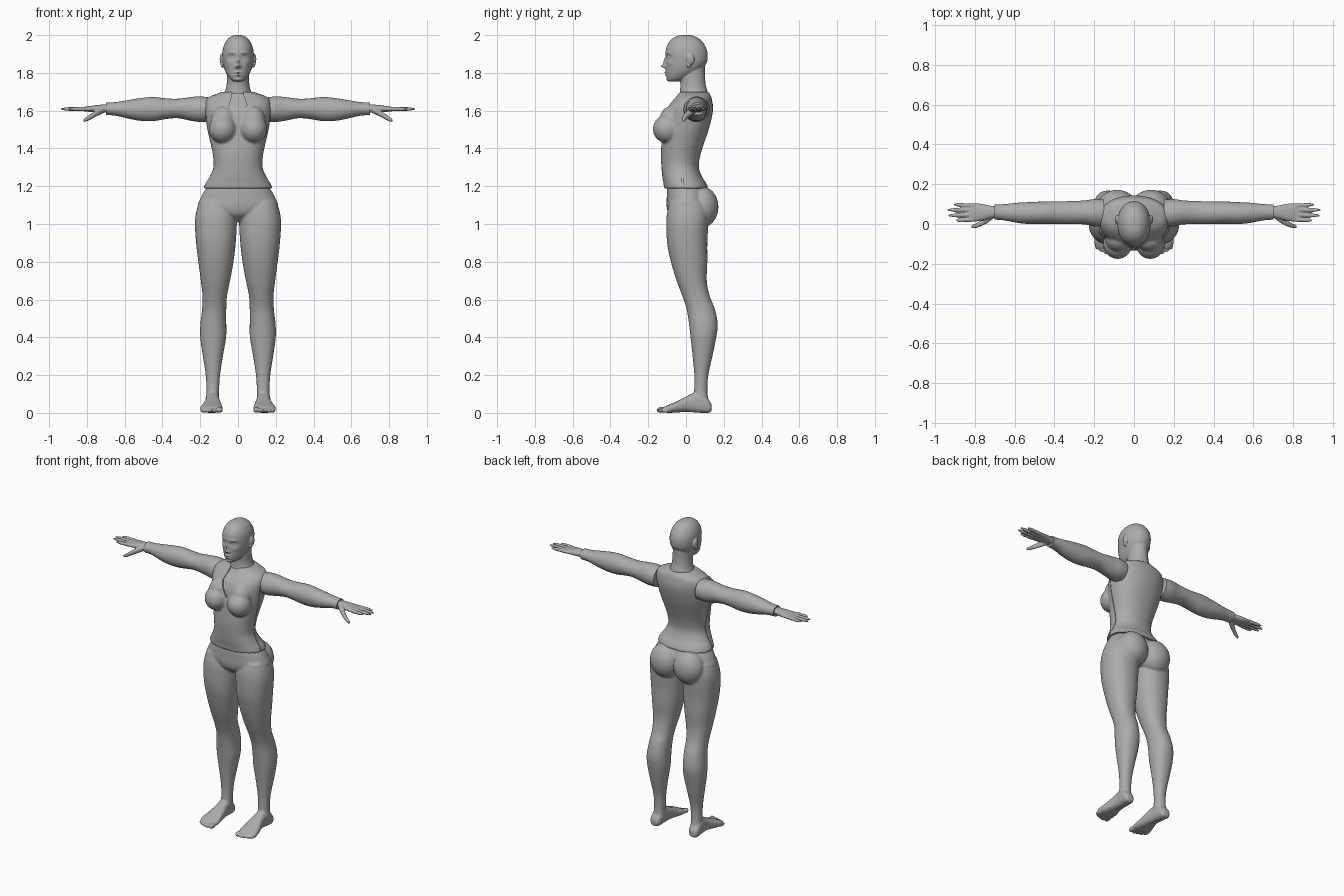
import bpy, bmesh, math
from mathutils import Matrix, Vector

skin = bpy.data.materials.new("clay grey")
skin.diffuse_color = (0.42, 0.41, 0.40, 1)


def catmull(a, b, c, d, t):
    return [0.5 * (2*q + (r-p)*t + (2*p-5*q+4*r-s)*t*t + (3*q-p-3*r+s)*t**3)
            for p, q, r, s in zip(a, b, c, d)]


def loft(bm, axis, secs, n=40, sub=5, p=2.2):
    """Smooth loft; each section is (position, u0, u1, v0, v1) across the axis."""
    rows = []
    for i in range(len(secs) - 1):
        quad = [secs[max(0, min(len(secs)-1, i+k))] for k in (-1, 0, 1, 2)]
        rows += [catmull(*quad, j / sub) for j in range(sub)]
    rows.append(secs[-1])
    rings = []
    for t, u0, u1, v0, v1 in rows:
        ring = []
        for k in range(n):
            a = 2 * math.pi * k / n
            c, s = math.cos(a), math.sin(a)
            u = (u0+u1)/2 + (u1-u0)/2 * math.copysign(abs(c)**(2/p), c)
            v = (v0+v1)/2 + (v1-v0)/2 * math.copysign(abs(s)**(2/p), s)
            ring.append(bm.verts.new({'x': (t, u, v), 'y': (u, t, v), 'z': (u, v, t)}[axis]))
        rings.append(ring)
    for a, b in zip(rings, rings[1:]):
        for k in range(n):
            bm.faces.new((a[k], a[(k+1) % n], b[(k+1) % n], b[k]))
    bm.faces.new(rings[0])
    bm.faces.new(rings[-1])


def ball(bm, loc, r):
    bmesh.ops.create_uvsphere(bm, u_segments=24, v_segments=16, radius=1,
                              matrix=Matrix.Translation(loc) @ Matrix.Diagonal((*r, 1)))


def finish(name, bm, voxel=0, mirror=True, smooth=4, shrink=0, cutters=()):
    bmesh.ops.recalc_face_normals(bm, faces=bm.faces)
    me = bpy.data.meshes.new(name)
    bm.to_mesh(me)
    bm.free()
    ob = bpy.data.objects.new(name, me)
    bpy.context.collection.objects.link(ob)
    if mirror:
        ob.modifiers.new("mirror", 'MIRROR').use_mirror_merge = False
    if voxel:
        m = ob.modifiers.new("fuse", 'REMESH')
        m.mode, m.voxel_size = 'VOXEL', voxel
        m = ob.modifiers.new("soften", 'SMOOTH')
        m.factor, m.iterations = 0.5, smooth
    if shrink:
        m = ob.modifiers.new("shrink", 'DISPLACE')
        m.mid_level, m.strength = 0, -shrink
    for c in cutters:
        m = ob.modifiers.new("cut", 'BOOLEAN')
        m.operation, m.object = 'DIFFERENCE', c
    # bake the modifiers, then shade by angle
    dg = bpy.context.evaluated_depsgraph_get()
    baked = bpy.data.meshes.new_from_object(ob.evaluated_get(dg))
    ob.modifiers.clear()
    ob.data = baked
    baked.materials.clear()
    baked.materials.append(skin)
    baked.polygons.foreach_set("use_smooth", [True] * len(baked.polygons))
    baked.set_sharp_from_angle(angle=math.radians(45))
    return ob


# --- lower body: pelvis, buttocks, legs, feet, toes
bm = bmesh.new()
loft(bm, 'z', [(1.23, -.14, .14, -.09, .09), (1.19, -.168, .168, -.1, .1),
               (1.14, -.197, .197, -.102, .115), (1.09, -.208, .208, -.102, .115),
               (1.05, -.12, .12, -.09, .10), (1.015, -.04, .04, -.05, .07)])
ball(bm, (.085, .085, 1.09), (.1, .087, .108))
loft(bm, 'z', [(1.12, .03, .205, -.085, .1), (1.06, .005, .222, -.1, .12),
               (1.0, .006, .228, -.104, .118), (.9, .012, .222, -.1, .113),
               (.8, .024, .21, -.08, .113), (.7, .042, .197, -.05, .11),
               (.62, .058, .188, -.02, .125), (.55, .062, .19, .003, .153),
               (.47, .062, .199, .016, .168), (.4, .063, .2, .024, .16),
               (.3, .08, .186, .035, .14), (.2, .095, .171, .044, .118),
               (.12, .1, .167, .043, .113), (.06, .1, .17, .035, .12)])
loft(bm, 'y', [(.136, .12, .16, .01, .045), (.12, .106, .172, 0, .07),
               (.08, .1, .173, 0, .11), (.04, .098, .172, .003, .105),
               (0, .092, .177, .005, .086), (-.05, .084, .192, .002, .06),
               (-.09, .08, .2, 0, .044), (-.12, .086, .19, .003, .03)], p=2.6)
for x, y, r in ((.096, -.13, .016), (.121, -.132, .012), (.144, -.127, .012),
                (.165, -.118, .012), (.186, -.104, .012)):
    ball(bm, (x, y, r), (r, .026, r))
finish("lower_body", bm, voxel=.006)

# --- keyhole neckline cutter and side seam cutter
bm = bmesh.new()
outline = [(-.032, 1.74), (-.032, 1.68), (-.048, 1.625), (-.024, 1.57), (0, 1.53),
           (.016, 1.565), (.048, 1.63), (.03, 1.68), (.03, 1.74)]
f = bm.faces.new([bm.verts.new((x, -.25, z)) for x, z in outline])
top = bmesh.ops.extrude_face_region(bm, geom=[f])
bmesh.ops.translate(bm, vec=(0, .25, 0),
                    verts=[v for v in top["geom"] if isinstance(v, bmesh.types.BMVert)])
keyhole = finish("keyhole_cutter", bm, mirror=False)
bm = bmesh.new()
for s in (-1, 1):
    bmesh.ops.create_cube(bm, size=1, matrix=Matrix.Translation((s*.2, -.018, 1.38))
                          @ Matrix.Diagonal((.24, .004, .46, 1)))
seam = finish("seam_cutter", bm, mirror=False)


# --- torso and the fitted vest over it
def torso():
    bm = bmesh.new()
    loft(bm, 'z', [(1.188, -.183, .183, -.117, .118), (1.215, -.172, .172, -.119, .108),
                   (1.25, -.15, .15, -.125, .085), (1.3, -.13, .13, -.13, .068),
                   (1.36, -.132, .132, -.133, .075), (1.42, -.144, .144, -.13, .093),
                   (1.5, -.162, .162, -.122, .12), (1.57, -.172, .172, -.115, .138),
                   (1.62, -.176, .176, -.098, .143), (1.655, -.17, .17, -.07, .138),
                   (1.675, -.15, .15, -.052, .133), (1.69, -.11, .11, -.042, .125),
                   (1.7, -.085, .085, -.036, .118)], n=64)
    ball(bm, (.082, -.1, 1.503), (.073, .076, .074))
    ball(bm, (.078, -.075, 1.55), (.066, .065, .075))
    return bm


finish("chest", torso(), voxel=.008, shrink=.007)
finish("vest", torso(), voxel=.007, smooth=3, cutters=(keyhole, seam))
for c in (keyhole, seam):
    bpy.data.objects.remove(c)

# --- arms with cuff ends
bm = bmesh.new()
loft(bm, 'x', [(.15, -.012, .122, 1.542, 1.67), (.2, -.012, .125, 1.54, 1.675),
               (.25, -.002, .118, 1.547, 1.672), (.32, 0, .115, 1.56, 1.663),
               (.38, 0, .113, 1.556, 1.665), (.45, 0, .113, 1.545, 1.672),
               (.52, 0, .11, 1.547, 1.666), (.58, .005, .107, 1.558, 1.656),
               (.65, .018, .1, 1.574, 1.645), (.7, .022, .097, 1.576, 1.643)], p=2)
finish("arms", bm)

# --- hands: palm, four fingers, thumb
bm = bmesh.new()
loft(bm, 'x', [(.68, .03, .09, 1.588, 1.634), (.72, .028, .092, 1.59, 1.632),
               (.76, .018, .1, 1.592, 1.628), (.8, .012, .105, 1.595, 1.622),
               (.83, .014, .102, 1.599, 1.619)])
for y, y2, tip in ((.022, .018, .895), (.045, .043, .934), (.07, .071, .938), (.092, .098, .905)):
    secs = []
    for k, r in enumerate((.0105, .0115, .0098, .0105, .0085, .004)):
        x = .81 + (tip - .81) * k / 5
        yc = y + (y2 - y) * k / 5
        secs.append((x, yc - r, yc + r, 1.609 - r, 1.609 + r))
    loft(bm, 'x', secs, n=16)
loft(bm, 'x', [(.71, .025, .06, 1.588, 1.622), (.74, .003, .04, 1.574, 1.608),
               (.77, -.012, .018, 1.559, 1.59), (.795, -.02, .003, 1.546, 1.572),
               (.818, -.022, -.007, 1.539, 1.555)], n=20)
finish("hands", bm, voxel=.004, smooth=3)

# --- head: skull loft with the face pushed in and out, neck, ears
bm = bmesh.new()
loft(bm, 'z', [(2.0, -.012, .012, -.02, .02), (1.994, -.034, .034, -.05, .045),
               (1.975, -.058, .058, -.08, .077), (1.945, -.075, .075, -.1, .1),
               (1.915, -.082, .082, -.108, .112), (1.885, -.083, .083, -.109, .115),
               (1.855, -.08, .08, -.107, .11), (1.825, -.073, .073, -.107, .09),
               (1.797, -.062, .062, -.106, .055), (1.775, -.048, .048, -.103, .02),
               (1.762, -.035, .035, -.098, -.01), (1.754, -.02, .02, -.088, -.04)],
     n=180, sub=8, p=2.1)
face = [(0, 1.836, .010, .010, .026), (0, 1.86, .008, .018, .013),   # nose
        (.012, 1.832, .006, .006, .008),
        (.034, 1.882, .019, .012, -.015), (.034, 1.881, .013, .007, .010),  # eyes
        (.032, 1.907, .022, .006, .004), (.052, 1.85, .015, .014, .004),   # brow, cheek
        (0, 1.802, .017, .005, .009), (0, 1.789, .015, .006, .009),        # lips
        (0, 1.7955, .02, .0028, -.006), (0, 1.777, .015, .005, -.003),
        (0, 1.764, .018, .009, .005)]                                     # chin
for v in bm.verts:
    if v.co.y < -.02:
        push = 0
        for x, z, sx, sz, amount in face:
            push += amount * math.exp(-((abs(v.co.x)-x)/sx)**2 - ((v.co.z-z)/sz)**2)
        v.co.y -= push
loft(bm, 'z', [(1.64, -.1, .1, -.03, .11), (1.68, -.085, .085, -.034, .115),
               (1.705, -.068, .068, -.032, .113), (1.74, -.06, .06, -.03, .104),
               (1.79, -.057, .057, -.035, .1), (1.85, -.055, .055, -.03, .1)], p=2)
ball(bm, (.084, .022, 1.872), (.013, .022, .032))
ball(bm, (.082, .014, 1.846), (.010, .013, .018))
finish("head", bm, voxel=.0035, mirror=True, smooth=2)
